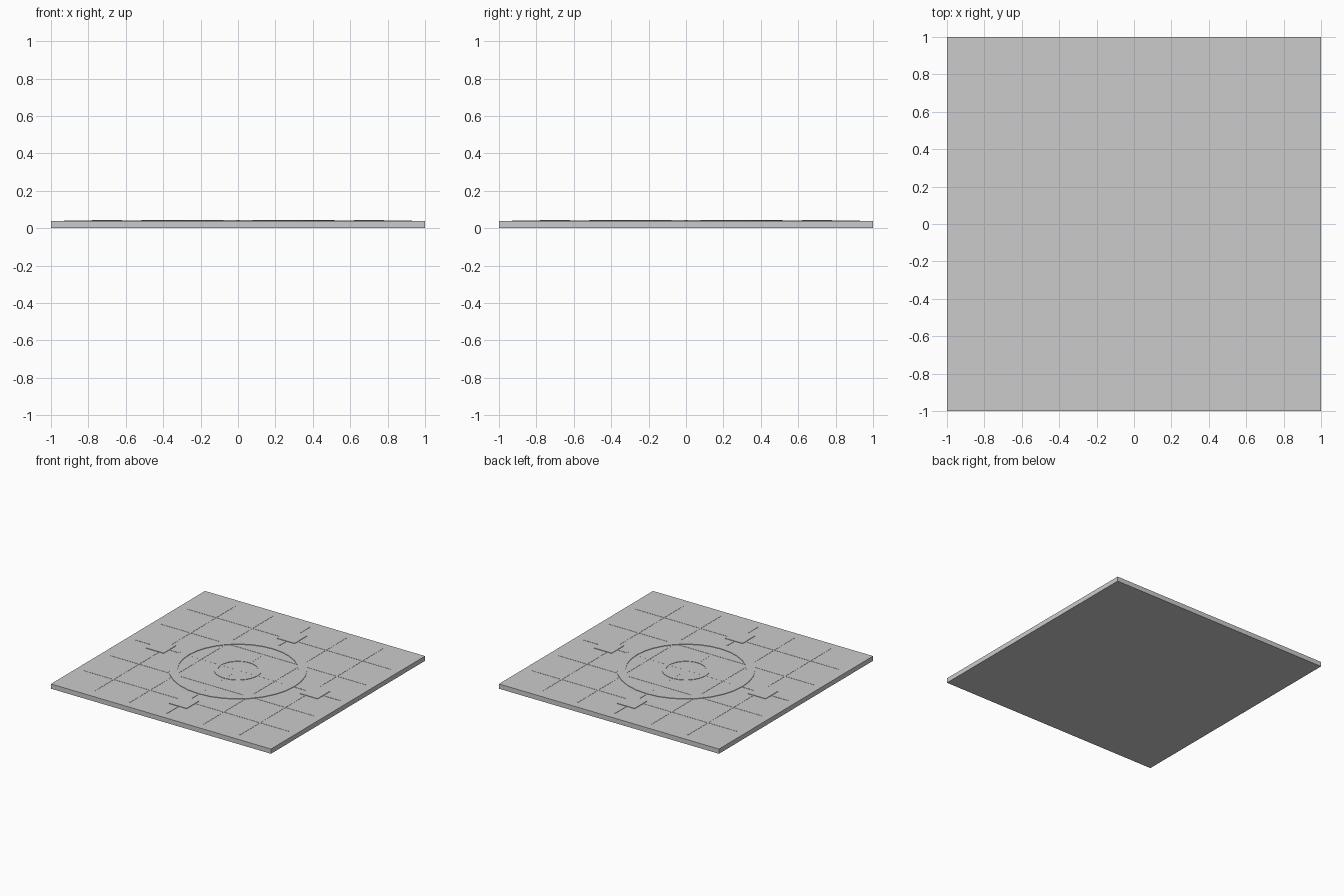
import bpy, bmesh
from math import cos, sin, pi

if "Cube" in bpy.data.objects:
    bpy.data.objects.remove(bpy.data.objects["Cube"])

TOP = 0.039  # upper face of the slab


def finish(name, bm):
    bmesh.ops.recalc_face_normals(bm, faces=bm.faces[:])
    mesh = bpy.data.meshes.new(name)
    bm.to_mesh(mesh)
    bm.free()
    obj = bpy.data.objects.new(name, mesh)
    bpy.context.collection.objects.link(obj)
    return obj


def box(name, x, y, sx, sy, z0, z1):
    bm = bmesh.new()
    bmesh.ops.create_cube(bm, size=1)
    for v in bm.verts:
        v.co = (x + v.co.x * sx, y + v.co.y * sy, (z0 + z1) / 2 + v.co.z * (z1 - z0))
    return finish(name, bm)


def ring(name, r_in, r_out, z0, z1, n=32):
    bm = bmesh.new()
    profile = [(r_in, z0), (r_out, z0), (r_out, z1), (r_in, z1)]
    loops = [[bm.verts.new((r * cos(2 * pi * i / n), r * sin(2 * pi * i / n), z))
              for r, z in profile] for i in range(n)]
    for i in range(n):
        a, b = loops[i], loops[(i + 1) % n]
        for k in range(4):
            m = (k + 1) % 4
            bm.faces.new((a[k], b[k], b[m], a[m]))
    return finish(name, bm)


# Floor slab
box("slab", 0, 0, 2, 2, 0, TOP)

# Fine seam lines in both directions
for p in (-0.665, -0.335, 0, 0.335, 0.665):
    h = 0.0004 if p == 0 else 0.0015
    box("seam_lengthwise", p, 0, 0.01, 1.86, TOP - 0.005, TOP + h)
    box("seam_crosswise", 0, p, 1.86, 0.01, TOP - 0.005, TOP + h + 0.0001)

# Concentric raised rings
ring("outer_ring", 0.45, 0.515, TOP - 0.005, TOP + 0.004)
ring("inner_ring", 0.15, 0.18, TOP - 0.005, TOP + 0.003)

# Four spokes with square plates
for dx, dy in ((1, 0), (-1, 0), (0, 1), (0, -1)):
    box("spoke", dx * 0.73, dy * 0.73,
        0.40 if dx else 0.016, 0.40 if dy else 0.016, TOP - 0.005, TOP + 0.002)
    box("square_plate", dx * 0.70, dy * 0.70, 0.16, 0.16, TOP - 0.005, TOP + 0.004)
